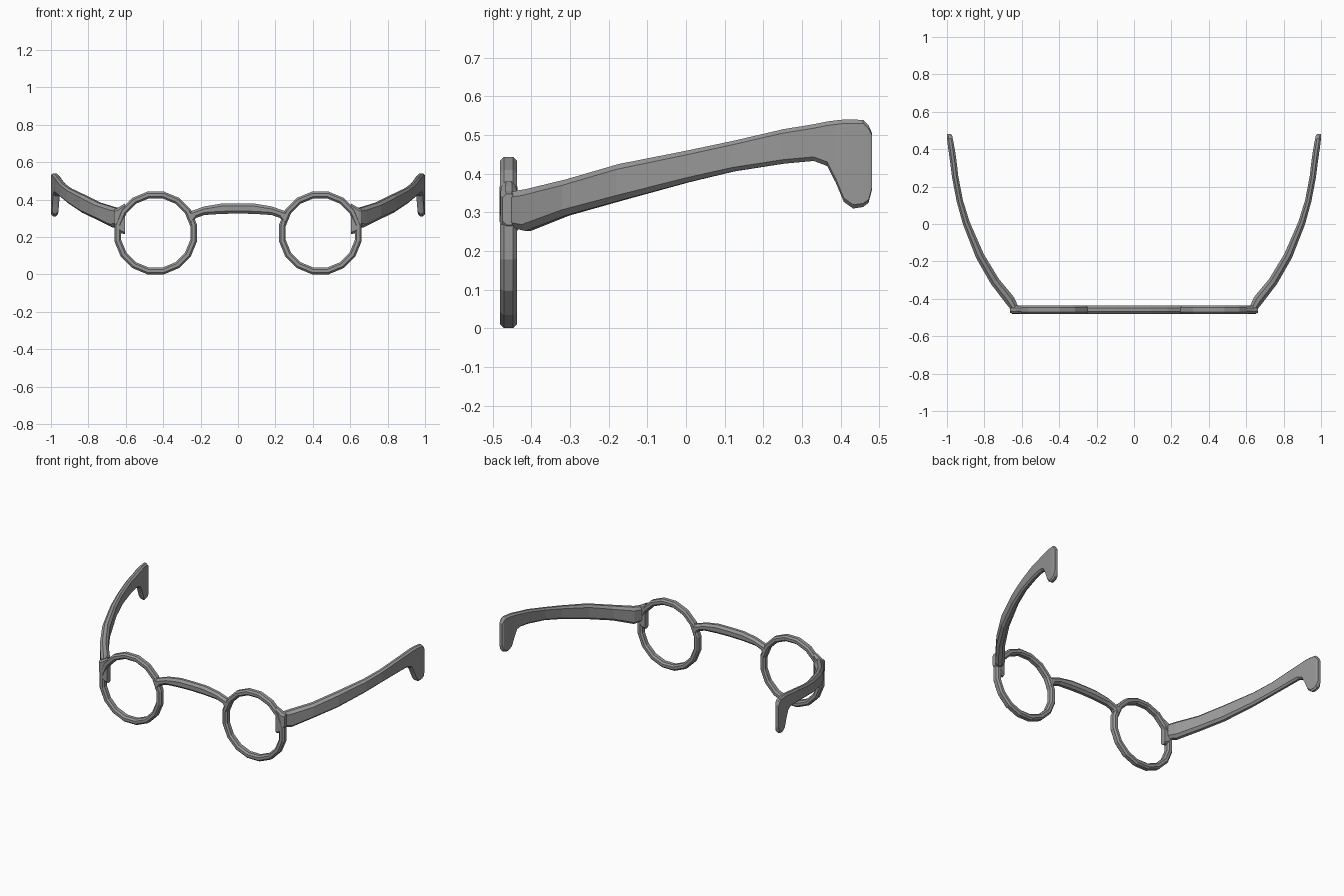
import bpy, bmesh, math
from mathutils import Vector

cube = bpy.data.objects.get("Cube")
if cube:
    bpy.data.objects.remove(cube)

# One flat grey for the whole frame
grey = bpy.data.materials.new("frame_grey")
grey.use_nodes = True
grey.diffuse_color = (0.31, 0.31, 0.31, 1)
grey.node_tree.nodes["Principled BSDF"].inputs["Base Color"].default_value = grey.diffuse_color


def section(centre, u, v, bevel=0.3):
    """Eight-sided chamfered rectangle spanned by half-axes u and v."""
    k = bevel * min(u.length, v.length) * 2
    a, b = 1 - k / u.length, 1 - k / v.length
    corners = [(1, b), (a, 1), (-a, 1), (-1, b), (-1, -b), (-a, -1), (a, -1), (1, -b)]
    return [centre + u * s + v * t for s, t in corners]


def loft(name, rings, closed=False, mirror=False):
    """Skin a row of rings into one faceted part."""
    bm = bmesh.new()
    rows = [[bm.verts.new(p) for p in ring] for ring in rings]
    n = len(rows[0])
    pairs = list(zip(rows, rows[1:])) + ([(rows[-1], rows[0])] if closed else [])
    for r, s in pairs:
        for i in range(n):
            j = (i + 1) % n
            bm.faces.new((r[i], r[j], s[j], s[i]))
    if not closed:
        bm.faces.new(rows[0])
        bm.faces.new(rows[-1][::-1])
    bmesh.ops.recalc_face_normals(bm, faces=bm.faces)
    mesh = bpy.data.meshes.new(name)
    bm.to_mesh(mesh)
    bm.free()
    mesh.materials.append(grey)
    ob = bpy.data.objects.new(name, mesh)
    bpy.context.collection.objects.link(ob)
    if mirror:
        ob.modifiers.new("Mirror", 'MIRROR').use_mirror_merge = False
    return ob


Y = -0.459  # plane of the rims

# Round lens rims, sixteen flat segments each
rings = []
for i in range(16):
    a = math.tau * (i + 0.5) / 16
    out = Vector((math.cos(a), 0, math.sin(a)))
    rings.append(section(Vector((0.44, Y, 0.222)) + out * 0.207,
                         out * 0.0185, Vector((0, 0.022, 0)), 0.27))
loft("lens_rims", rings, closed=True, mirror=True)

# Arched bridge, flaring where it meets the rims: x, bottom, top
half = [(0.09, 0.324, 0.379), (0.18, 0.318, 0.364), (0.225, 0.302, 0.348), (0.255, 0.262, 0.338)]
stations = [(-x, b, t) for x, b, t in half[::-1]] + [(0, 0.326, 0.38)] + half
loft("bridge", [section(Vector((x, Y, (b + t) / 2)), Vector((0, 0.023, 0)),
                        Vector((0, 0, (t - b) / 2))) for x, b, t in stations])

# Temple arms with hooked ear ends: outer x, y, thickness, bottom, top
arm = [
    (0.655, -0.462, 0.045, 0.262, 0.352),
    (0.685, -0.425, 0.055, 0.252, 0.36),
    (0.765, -0.32, 0.05, 0.292, 0.385),
    (0.845, -0.18, 0.046, 0.33, 0.425),
    (0.915, 0.0, 0.038, 0.378, 0.46),
    (0.948, 0.12, 0.034, 0.406, 0.485),
    (0.973, 0.25, 0.034, 0.426, 0.515),
    (0.983, 0.33, 0.035, 0.433, 0.528),
    (0.988, 0.365, 0.035, 0.42, 0.535),
    (0.991, 0.388, 0.035, 0.375, 0.538),
    (0.994, 0.408, 0.034, 0.327, 0.54),
    (0.997, 0.432, 0.033, 0.31, 0.54),
    (1.0, 0.458, 0.031, 0.314, 0.539),
    (1.0, 0.472, 0.028, 0.325, 0.525),
    (0.999, 0.481, 0.02, 0.36, 0.505),
]
rings = []
for i, (x, y, w, b, t) in enumerate(arm):
    p, q = arm[max(i - 1, 0)], arm[min(i + 1, len(arm) - 1)]
    across = Vector((q[1] - p[1], p[0] - q[0], 0)).normalized()
    if y > 0.3 or i == 0:
        across = Vector((1, 0, 0))
    centre = Vector((x, y, (b + t) / 2)) - across * (w / 2)
    rings.append(section(centre, across * (w / 2), Vector((0, 0, (t - b) / 2))))
loft("temple_arms", rings, mirror=True)

# Hinge corners that blend the arms into the rims: x, half depth, bottom, top
corner = [(0.603, 0.018, 0.215, 0.38), (0.625, 0.021, 0.22, 0.368),
          (0.645, 0.022, 0.245, 0.355), (0.664, 0.016, 0.268, 0.348)]
loft("hinge_corners", [section(Vector((x, Y + 0.001, (b + t) / 2)), Vector((0, d, 0)),
                               Vector((0, 0, (t - b) / 2))) for x, d, b, t in corner], mirror=True)
